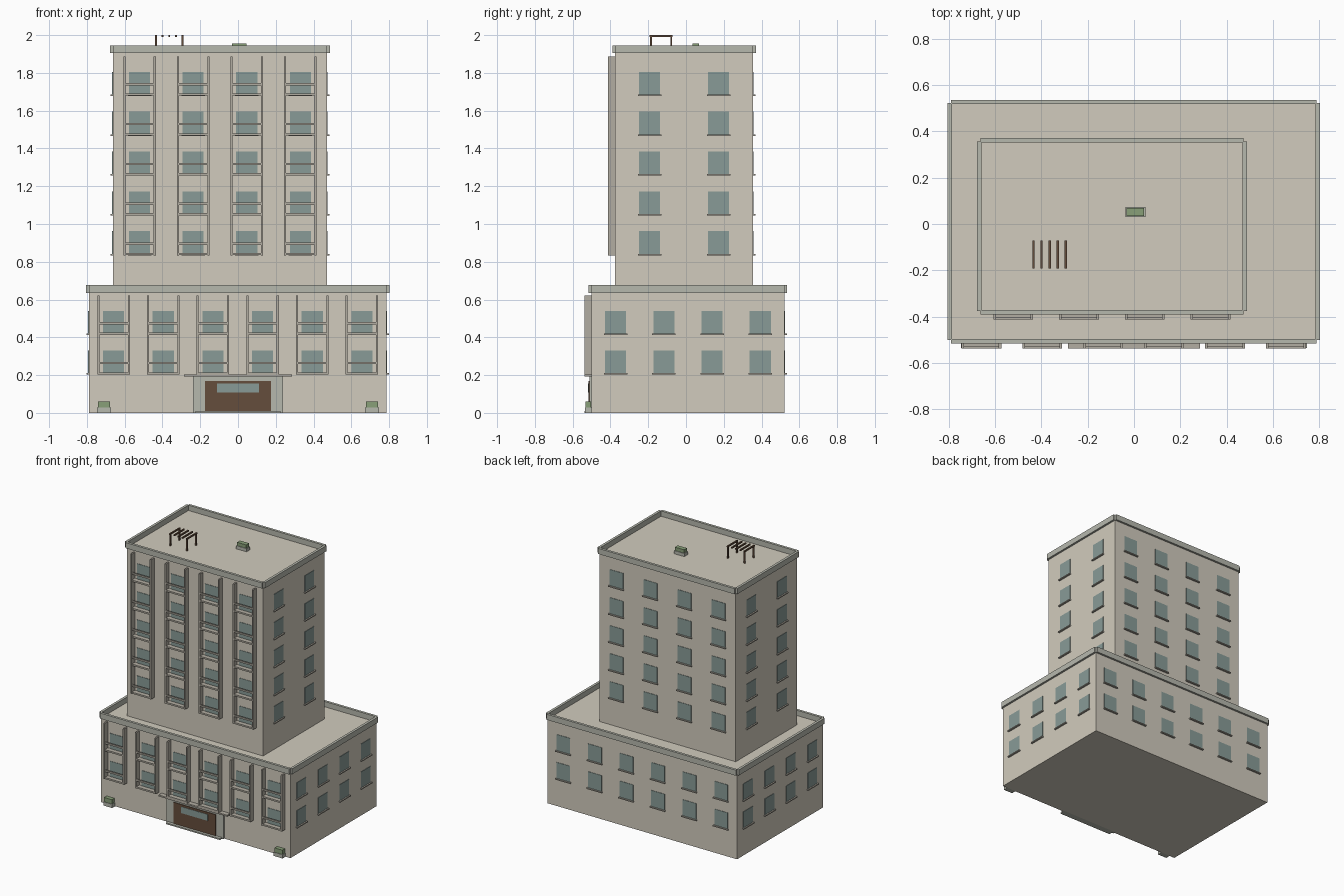
import bpy, bmesh
from mathutils import Matrix, Vector

if "Cube" in bpy.data.objects:
    bpy.data.objects.remove(bpy.data.objects["Cube"])


def material(name, rgb):
    m = bpy.data.materials.new(name)
    m.diffuse_color = (*rgb, 1)
    m.use_nodes = True
    m.node_tree.nodes["Principled BSDF"].inputs["Base Color"].default_value = m.diffuse_color
    return m


WALL = material("wall_stone", (0.64, 0.60, 0.51))
TRIM = material("trim_stone", (0.47, 0.48, 0.42))
RAIL = material("balcony_stone", (0.45, 0.42, 0.36))
GLASS = material("window_glass", (0.25, 0.33, 0.31))
WOOD = material("brown_wood", (0.13, 0.075, 0.045))
LEAF = material("hedge_green", (0.25, 0.35, 0.19))


def boxes(name, spans, mat):
    """One object made of boxes, each given as (x0, x1, y0, y1, z0, z1)."""
    bm = bmesh.new()
    for x0, x1, y0, y1, z0, z1 in spans:
        mx = Matrix.Translation(((x0 + x1) / 2, (y0 + y1) / 2, (z0 + z1) / 2))
        mx = mx @ Matrix.Diagonal((x1 - x0, y1 - y0, z1 - z0, 1))
        bmesh.ops.create_cube(bm, size=1, matrix=mx)
    me = bpy.data.meshes.new(name)
    bm.to_mesh(me)
    bm.free()
    me.materials.append(mat)
    ob = bpy.data.objects.new(name, me)
    bpy.context.collection.objects.link(ob)
    return ob


def block(name, x0, x1, y0, y1, z0, z1, cols, sides, rows, fin_top):
    """Building volume with parapet, windows, sills and front balconies."""
    boxes(name + "_walls", [(x0, x1, y0, y1, z0, z1)], WALL)

    # parapet strips hang just outside the wall edges, leaving notched corners
    o, i, pz0, pz1 = 0.015, 0.004, z1 - 0.002, z1 + 0.04
    boxes(name + "_parapet", [
        (x0, x1, y0 - o, y0 + i, pz0, pz1), (x0, x1, y1 - i, y1 + o, pz0, pz1),
        (x0 - o, x0 + i, y0, y1, pz0, pz1), (x1 - i, x1 + o, y0, y1, pz0, pz1)], TRIM)

    # windows and sills on all four sides
    xs = [x0 + (x1 - x0) * (k + 0.5) / cols for k in range(cols)]
    ys = [y0 + (y1 - y0) * (k + 0.5) / sides for k in range(sides)]
    glass, sills = [], []
    w, h, sw = 0.056, 0.06, 0.062
    for z in rows:
        s0, s1 = z - h - 0.008, z - h
        for x in xs:
            for y, d in ((y0, -1), (y1, 1)):
                a, b = sorted((y - d * 0.005, y + d * 0.003))
                glass.append((x - w, x + w, a, b, z - h, z + h))
                a, b = sorted((y - d * 0.005, y + d * 0.013))
                sills.append((x - sw, x + sw, a, b, s0, s1))
        for y in ys:
            for x, d in ((x0, -1), (x1, 1)):
                a, b = sorted((x - d * 0.005, x + d * 0.003))
                glass.append((a, b, y - w, y + w, z - h, z + h))
                a, b = sorted((x - d * 0.005, x + d * 0.013))
                sills.append((a, b, y - sw, y + sw, s0, s1))
    boxes(name + "_windows", glass, GLASS)
    boxes(name + "_sills", sills, RAIL)

    # balconies: two full-height fins per column, floor and rail per storey
    fins, floors, rails = [], [], []
    hw, t, front, bottom = 0.086, 0.011, y0 - 0.038, min(rows) - 0.068
    for x in xs:
        fins += [(x - hw, x - hw + t, front, y0 + 0.003, bottom, fin_top),
                 (x + hw - t, x + hw, front, y0 + 0.003, bottom, fin_top)]
        for z in rows:
            zb = z - 0.067
            floors.append((x - hw + t, x + hw - t, front + 0.001, y0 + 0.003, zb, zb + 0.012))
            rails.append((x - hw + t, x + hw - t, front + 0.001, front + 0.012, zb + 0.055, zb + 0.067))
    boxes(name + "_balcony_fins", fins, RAIL)
    boxes(name + "_balcony_floors", floors, RAIL)
    boxes(name + "_balcony_rails", rails, RAIL)


# main volumes
block("podium", -0.79, 0.787, -0.5, 0.521, 0, 0.637, 6, 4, (0.27, 0.48), 0.622)
block("tower", -0.663, 0.472, -0.375, 0.355, 0.63, 1.906, 4, 2,
      [0.902 + 0.211 * k for k in range(5)], 1.886)

# entrance
boxes("entrance_surround", [(-0.237, 0.237, -0.512, -0.49, 0, 0.192)], TRIM)
boxes("entrance_canopy", [(-0.285, 0.285, -0.537, -0.49, 0.192, 0.203)], RAIL)
boxes("entrance_step", [(-0.225, 0.225, -0.537, -0.49, 0, 0.01)], TRIM)
boxes("entrance_door", [(-0.175, 0.175, -0.517, -0.5, 0.01, 0.17)], WOOD)
boxes("entrance_door_glass", [(-0.112, 0.112, -0.52, -0.505, 0.107, 0.155)], GLASS)


def planter(name, x, y, z, w, d, hb, hl):
    boxes(name + "_box", [(x - w, x + w, y - d, y + d, z, z + hb)], TRIM)
    boxes(name + "_hedge", [(x - w + 0.005, x + w - 0.005, y - d + 0.004, y + d - 0.004,
                             z + hb - 0.002, z + hl)], LEAF)


# planters at the ground corners and on the roof
planter("left_planter", -0.71, -0.517, 0, 0.037, 0.019, 0.028, 0.06)
planter("right_planter", 0.71, -0.517, 0, 0.037, 0.019, 0.028, 0.06)
planter("roof_planter", 0.006, 0.052, 1.905, 0.043, 0.021, 0.025, 0.05)

# roof pergola: four posts and five slats
PX = [-0.434 + 0.035 * k for k in range(5)]
boxes("pergola_posts", [(x - 0.005, x + 0.005, y - 0.005, y + 0.005, 1.904, 1.992)
                        for x in (PX[0], PX[-1]) for y in (-0.186, -0.078)], WOOD)
boxes("pergola_slats", [(x - 0.005, x + 0.005, -0.193, -0.071, 1.99, 2.0) for x in PX], WOOD)
